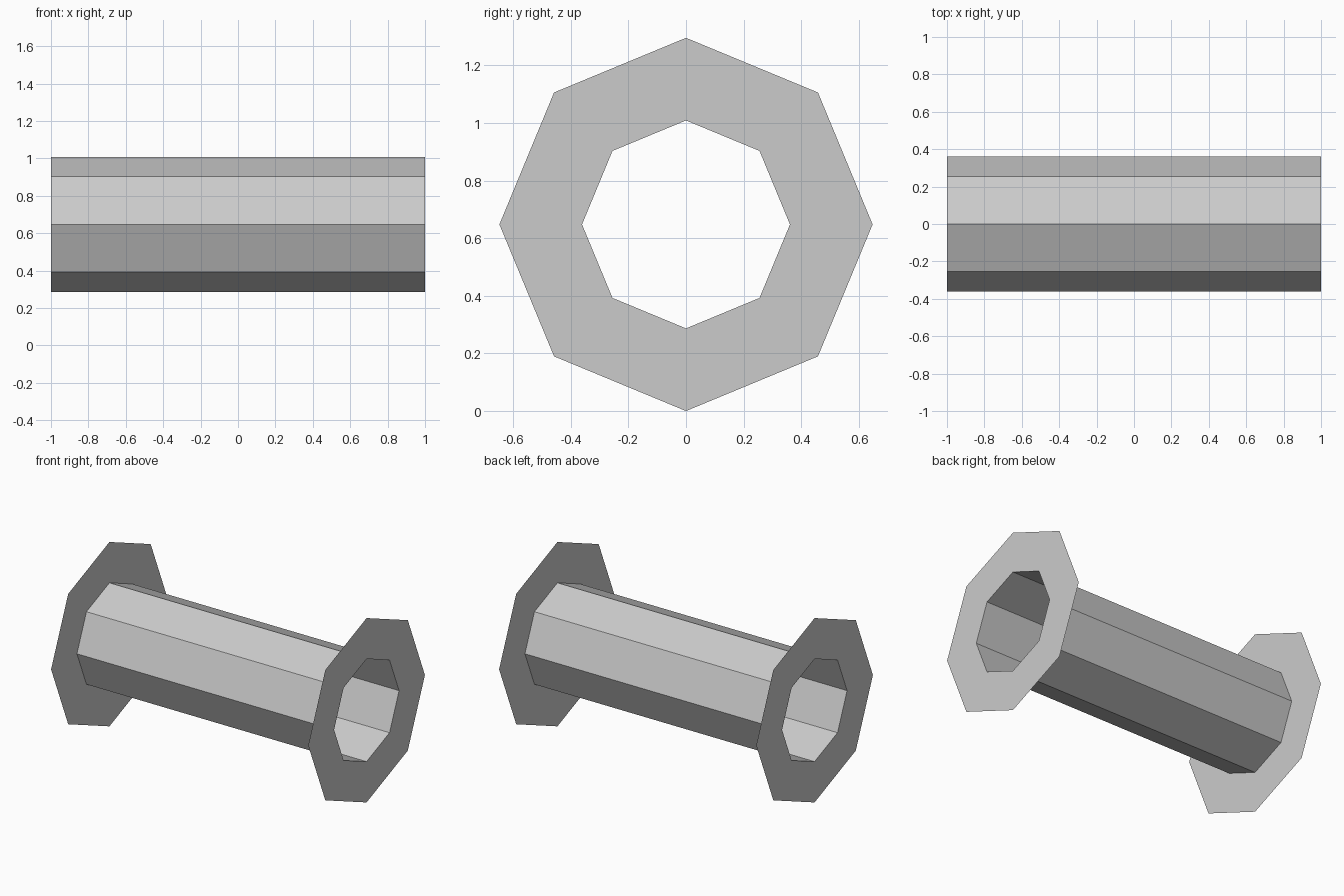
import bpy
import bmesh
from math import cos, sin, tau

default = bpy.data.objects.get("Cube")
if default:
    bpy.data.objects.remove(default, do_unlink=True)

SIDES = 8
OUTER, INNER, HALF = 0.648, 0.361, 1.0

grey = bpy.data.materials.new("light_grey")
grey.use_nodes = True
colour = (0.6, 0.6, 0.6, 1)
grey.diffuse_color = colour
grey.node_tree.nodes["Principled BSDF"].inputs["Base Color"].default_value = colour


def band(name, start, end, centre_x=0.0):
    """Strip of flat faces joining two octagons, each given as (x, radius)."""
    bm = bmesh.new()
    rings = [[bm.verts.new((x, r * cos(tau * i / SIDES), r * sin(tau * i / SIDES)))
              for i in range(SIDES)] for x, r in (start, end)]
    a, b = rings
    for i in range(SIDES):
        j = (i + 1) % SIDES
        bm.faces.new((a[i], a[j], b[j], b[i]))
    mesh = bpy.data.meshes.new(name)
    bm.to_mesh(mesh)
    bm.free()
    mesh.materials.append(grey)
    obj = bpy.data.objects.new(name, mesh)
    obj.location = (centre_x, 0, OUTER)
    bpy.context.collection.objects.link(obj)


# Open octagonal tube, normals outward
band("tube", (HALF, INNER), (-HALF, INNER))

# Paper-thin end flanges, normals facing away from the tube
band("left_flange", (0, OUTER), (0, INNER), HALF)
band("right_flange", (0, INNER), (0, OUTER), -HALF)
